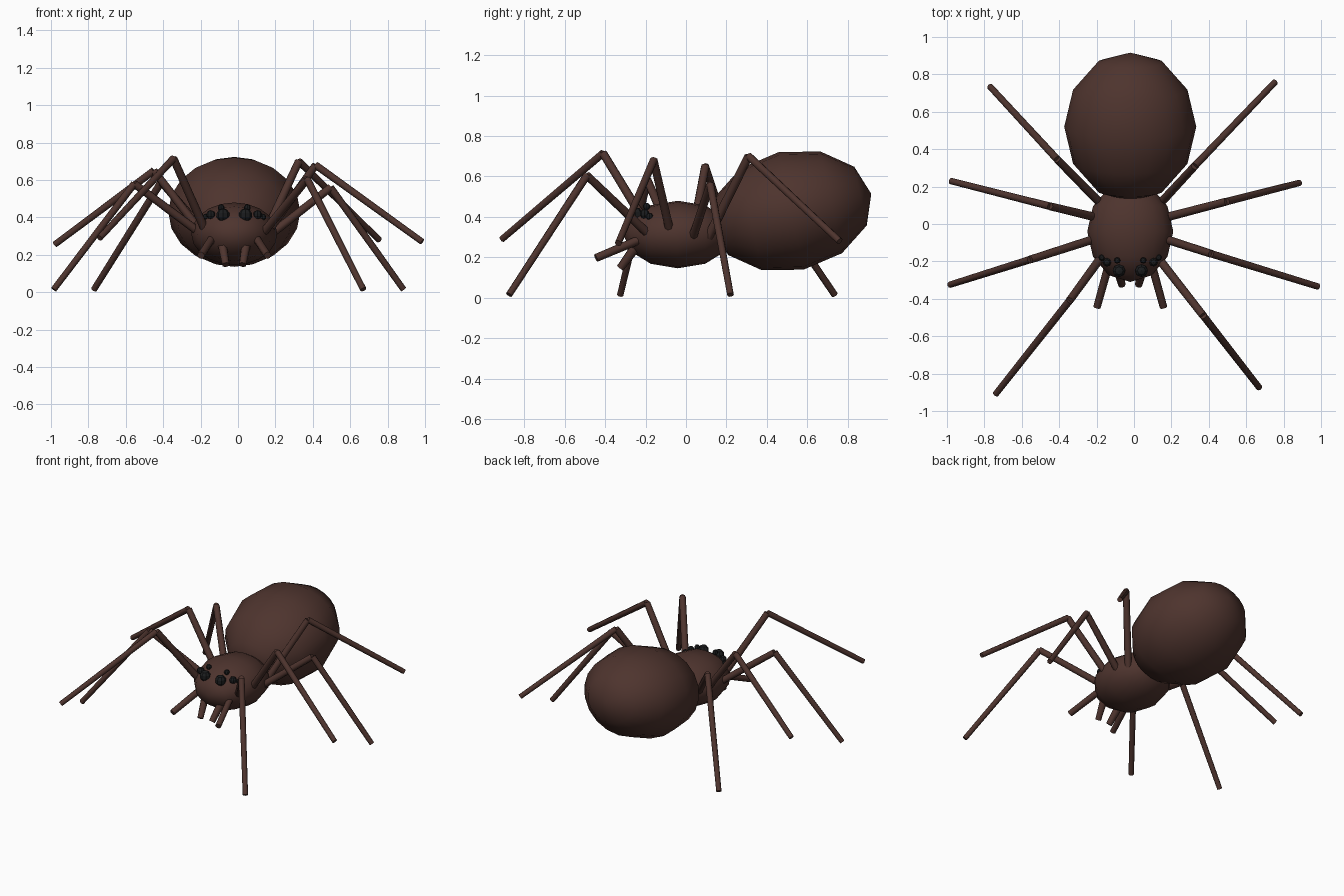
import bpy, math
from mathutils import Vector, Matrix

if "Cube" in bpy.data.objects:
    bpy.data.objects.remove(bpy.data.objects["Cube"])

CX = -0.02  # body centre line


def material(name, rgb):
    m = bpy.data.materials.new(name)
    m.diffuse_color = (*rgb, 1)
    m.use_nodes = True
    m.node_tree.nodes["Principled BSDF"].inputs["Base Color"].default_value = m.diffuse_color
    return m


brown = material("dark brown", (0.076, 0.034, 0.027))
black = material("eye black", (0.011, 0.012, 0.013))


def finish(name, mat, angle=None):
    ob = bpy.context.object
    ob.name = name
    ob.data.materials.append(mat)
    if angle:
        bpy.ops.object.shade_smooth_by_angle(angle=math.radians(angle))
    return ob


def body_part(name, centre, radii, tilt=0):
    """Ellipsoid with its poles at the front and back."""
    bpy.ops.mesh.primitive_uv_sphere_add(segments=20, ring_count=6, radius=1)
    ob = bpy.context.object
    shape = (Matrix.Translation(centre) @ Matrix.Rotation(tilt, 4, 'X')
             @ Matrix.Diagonal((*radii, 1)) @ Matrix.Rotation(math.pi / 2, 4, 'X'))
    ob.data.transform(shape)
    return finish(name, brown, 60)


def rod(name, a, b, r1, r2):
    """Eight-sided limb segment from a to b."""
    a, b = Vector(a), Vector(b)
    d = b - a
    bpy.ops.mesh.primitive_cone_add(vertices=8, radius1=r1, radius2=r2, depth=d.length,
                                    location=(a + b) / 2,
                                    rotation=d.to_track_quat('Z', 'Y').to_euler())
    return finish(name, brown, 50)


# Body
body_part("abdomen", (CX, 0.52, 0.43), (0.353, 0.405, 0.297), math.radians(12))
body_part("head_thorax", (CX, -0.04, 0.313), (0.23, 0.27, 0.167))

# Legs: hip, knee and foot, alternately lifted and planted
legs = {
    "front_leg_left": ((-0.17, -0.17, 0.32), (-0.345, -0.41, 0.715), (-0.74, -0.91, 0.29)),
    "second_leg_left": ((-0.18, -0.07, 0.30), (-0.555, -0.19, 0.58), (-0.985, -0.325, 0.015)),
    "third_leg_left": ((-0.18, 0.03, 0.30), (-0.45, 0.095, 0.65), (-0.98, 0.23, 0.255)),
    "back_leg_left": ((-0.16, 0.09, 0.30), (-0.41, 0.345, 0.59), (-0.77, 0.735, 0.015)),
    "front_leg_right": ((0.12, -0.17, 0.30), (0.37, -0.49, 0.605), (0.67, -0.875, 0.015)),
    "second_leg_right": ((0.15, -0.075, 0.31), (0.415, -0.16, 0.68), (0.985, -0.335, 0.27)),
    "third_leg_right": ((0.15, 0.03, 0.29), (0.495, 0.12, 0.56), (0.885, 0.22, 0.015)),
    "back_leg_right": ((0.14, 0.11, 0.30), (0.325, 0.31, 0.70), (0.755, 0.76, 0.28)),
}
for name, (hip, knee, foot) in legs.items():
    rod(name + "_upper", hip, knee, 0.023, 0.021)
    rod(name + "_lower", knee, foot, 0.020, 0.017)

# Eyes: offset from centre line, y, z, radius
eyes = {
    "main_eye": (0.06, -0.25, 0.413, 0.036),
    "side_eye": (0.125, -0.205, 0.415, 0.024),
    "upper_eye": (0.07, -0.195, 0.452, 0.018),
    "outer_eye": (0.152, -0.18, 0.402, 0.018),
}
for side, s in (("left", -1), ("right", 1)):
    # Feelers and fangs
    rod("feeler_" + side, (CX + s * 0.11, -0.20, 0.30), (CX + s * 0.178, -0.445, 0.197), 0.022, 0.02)
    rod("fang_" + side, (CX + s * 0.07, -0.22, 0.29), (CX + s * 0.045, -0.325, 0.147), 0.027, 0.02)
    for name, (x, y, z, r) in eyes.items():
        bpy.ops.mesh.primitive_uv_sphere_add(segments=8, ring_count=5, radius=r,
                                             location=(CX + s * x, y, z))
        finish(name + "_" + side, black)
